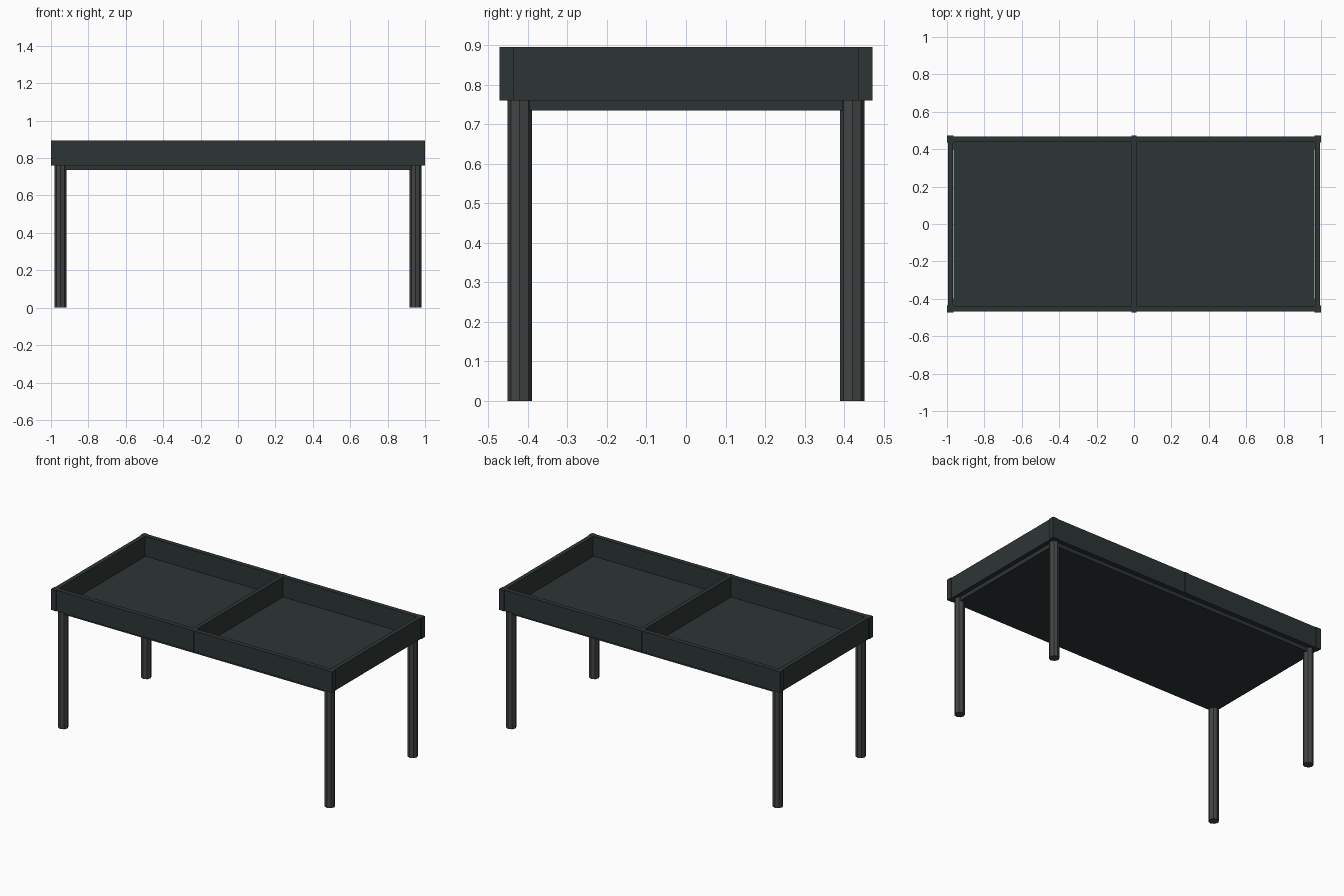
import bpy
from math import pi

if "Cube" in bpy.data.objects:
    bpy.data.objects.remove(bpy.data.objects["Cube"])

mat = bpy.data.materials.new("dark_slate")
mat.diffuse_color = (0.026, 0.036, 0.035, 1)
mat.use_nodes = True
mat.node_tree.nodes["Principled BSDF"].inputs["Base Color"].default_value = mat.diffuse_color
leg_mat = bpy.data.materials.new("dark_grey")
leg_mat.diffuse_color = (0.055, 0.06, 0.06, 1)
leg_mat.use_nodes = True
leg_mat.node_tree.nodes["Principled BSDF"].inputs["Base Color"].default_value = leg_mat.diffuse_color

Z0, Z1 = 0.76, 0.895          # tray rim bottom and top


def box(name, x0, x1, y0, y1, z0, z1):
    bpy.ops.mesh.primitive_cube_add(
        size=1, location=((x0 + x1) / 2, (y0 + y1) / 2, (z0 + z1) / 2))
    ob = bpy.context.object
    ob.name = name
    ob.scale = (x1 - x0, y1 - y0, z1 - z0)
    bpy.ops.object.transform_apply(location=False, rotation=False, scale=True)
    ob.data.materials.append(mat)
    return ob


# Tray floor, hanging slightly below the rim
box("tray_floor", -0.965, 0.965, -0.438, 0.438, 0.735, 0.767)

# Centre divider, its ends slightly proud of the long boards
box("centre_divider", -0.014, 0.014, -0.472, 0.472, Z0, Z1)

# Long side boards, two per side
for sy, side in ((-1, "front"), (1, "back")):
    y0, y1 = sorted((sy * 0.438, sy * 0.468))
    for sx, end in ((-1, "left"), (1, "right")):
        x0, x1 = sorted((sx * 0.014, sx * 0.966))
        box(f"{side}_{end}_board", x0, x1, y0, y1, Z0, Z1)

# End boards
for sx, end in ((-1, "left"), (1, "right")):
    x0, x1 = sorted((sx * 0.967, sx * 0.995))
    box(f"{end}_end_board", x0, x1, -0.437, 0.437, Z0, Z1)

# Corner posts and eight-sided legs
for sy, side in ((-1, "front"), (1, "back")):
    for sx, end in ((-1, "left"), (1, "right")):
        x0, x1 = sorted((sx * 0.965, sx * 1.0))
        y0, y1 = sorted((sy * 0.437, sy * 0.472))
        box(f"{side}_{end}_corner", x0, x1, y0, y1, Z0, Z1)
        bpy.ops.mesh.primitive_cylinder_add(
            vertices=8, radius=0.031, depth=Z0,
            location=(sx * 0.949, sy * 0.421, Z0 / 2))
        leg = bpy.context.object
        leg.name = f"{side}_{end}_leg"
        leg.data.materials.append(leg_mat)
